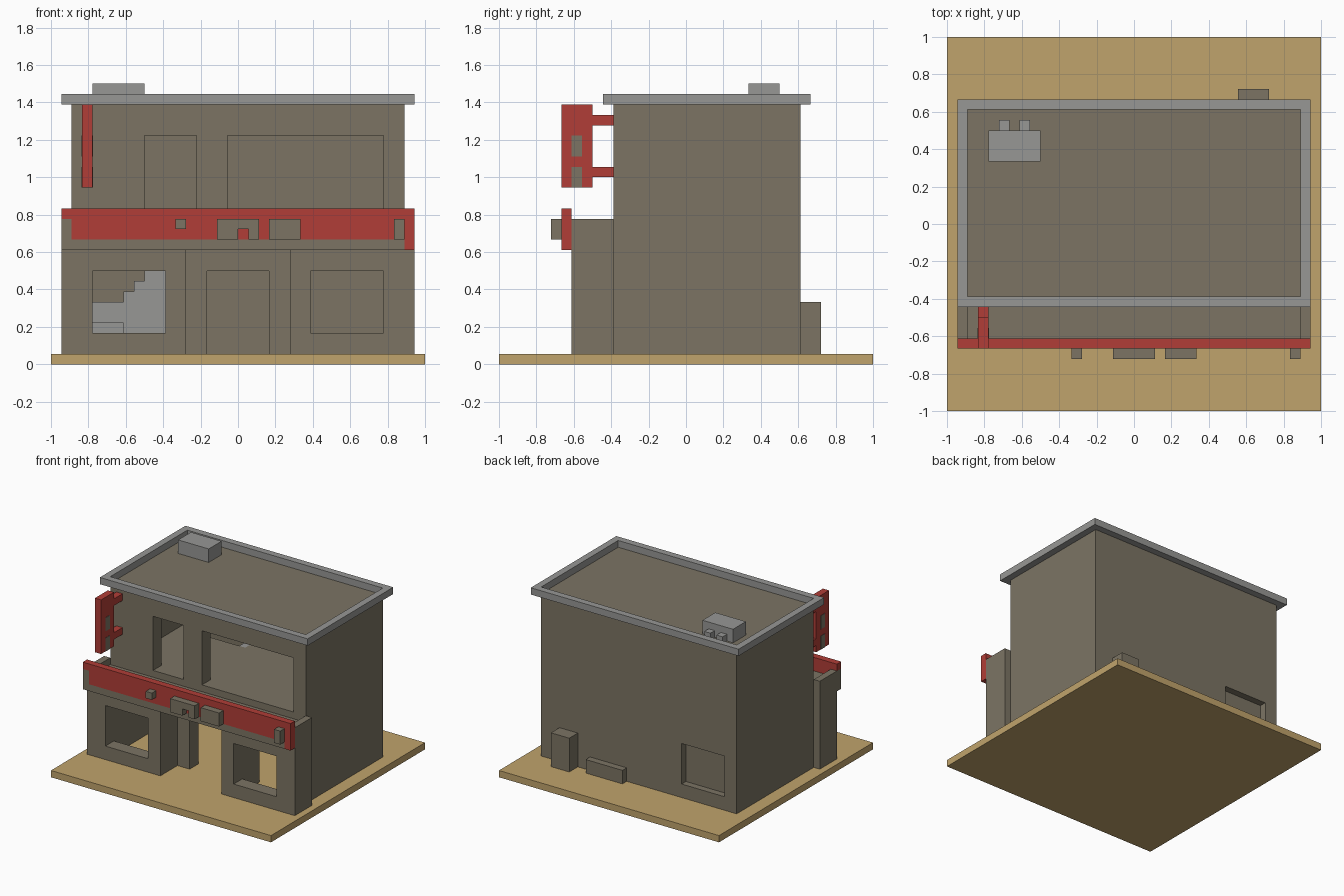
import bpy, bmesh
from mathutils import Vector

if "Cube" in bpy.data.objects:
    bpy.data.objects.remove(bpy.data.objects["Cube"], do_unlink=True)

U = 1 / 18  # grid unit: the plot is 36 units wide


def material(name, rgb):
    m = bpy.data.materials.new(name)
    m.use_nodes = True
    m.diffuse_color = (*rgb, 1)
    bsdf = next(n for n in m.node_tree.nodes if n.type == 'BSDF_PRINCIPLED')
    bsdf.inputs["Base Color"].default_value = (*rgb, 1)
    return m


SAND = material("sand", (0.53, 0.37, 0.15))
BROWN = material("wall brown", (0.20, 0.175, 0.127))
RED = material("sign red", (0.44, 0.048, 0.038))
GREY = material("concrete grey", (0.31, 0.31, 0.30))


def part(name, mat, *boxes):
    """One object made of boxes (x0, x1, y0, y1, z0, z1) in grid units."""
    bm = bmesh.new()
    for x0, x1, y0, y1, z0, z1 in boxes:
        size = Vector((x1 - x0, y1 - y0, z1 - z0)) * U
        mid = Vector((x0 + x1, y0 + y1, z0 + z1)) * U / 2
        for v in bmesh.ops.create_cube(bm, size=1)["verts"]:
            v.co = v.co * size + mid
    me = bpy.data.meshes.new(name)
    bm.to_mesh(me)
    bm.free()
    me.materials.append(mat)
    ob = bpy.data.objects.new(name, me)
    bpy.context.collection.objects.link(ob)
    return ob


def carve(ob, *boxes):
    """Cut boxes out of an object."""
    for box in boxes:
        cutter = part("cutter", BROWN, box)
        cutter.hide_render = True
        mod = ob.modifiers.new("opening", 'BOOLEAN')
        mod.operation = 'DIFFERENCE'
        mod.solver = 'EXACT'
        mod.object = cutter
        bpy.context.view_layer.objects.active = ob
        bpy.ops.object.modifier_apply(modifier=mod.name)
        bpy.data.objects.remove(cutter, do_unlink=True)


part("ground_slab", SAND, (-18, 18, -18, 18, 0, 1))

# Two-storey house, hollow, with openings
house = part("house_walls", BROWN, (-16, 16, -7, 11, 1, 25))
carve(house,
      (-14, 14, -5, 9, 0, 12),       # ground floor room
      (-14, 14, -5, 9, 14, 24),      # upper room
      (-11, -3, 6, 9, 11, 15),       # stairwell
      (-14, -7, -8, -4, 0, 11),      # passages to the shop windows
      (7, 14, -8, -4, 0, 11),
      (-3, 3, -8, -4, 0, 9),         # door
      (-9, -4, -8, -4, 14, 22),      # upper windows
      (-1, 14, -8, -4, 14, 22),
      (-14, -7, 10, 12, 3, 9))       # blind window at the back

# Shop front with display windows, entrance recess and terrace
shop = part("shop_front", BROWN, (-17, 17, -11, -7, 1, 14))
carve(shop,
      (-5, 5, -12, -6, 0, 11),
      (-16, 16, -12, -6, 13, 15))
for x0, x1 in ((-14, -7), (7, 14)):
    carve(shop, (x0, x1, -9, -6, 0, 11), (x0, x1, -12, -8, 3, 9))

# Roof edge
parapet = part("roof_parapet", GREY, (-17, 17, -8, 12, 25, 26))
carve(parapet, (-16, 16, -7, 11, 24, 27))

# Roof unit with two vents
part("roof_unit", GREY, (-14, -9, 6, 9, 25, 27))
part("roof_vents", GREY, (-13, -12, 9, 10, 25, 26), (-11, -10, 9, 10, 25, 26))

# Stairs: short flight to the back, landing, long flight along the back wall
part("lower_stairs", GREY,
     *[(-14, -11, 1 + z, 2 + z - 1 + (z < 5) * 1 + (z == 5), 1, z) for z in range(2, 6)])
part("stair_landing", GREY, (-14, -11, 6, 9, 1, 6))
part("upper_stairs", GREY, *[(z - 18, z - 17, 6, 9, 1, z) for z in range(7, 15)])

# Long shop sign, red with a brown lower and left border
part("sign_board", RED,
     (-17, 17, -12, -11, 14, 15),
     (-16, 16, -12, -11, 12, 14),
     (16, 17, -12, -11, 11, 14))
part("sign_border", BROWN,
     (-17, 16, -12, -11, 11, 12),
     (-17, -16, -12, -11, 12, 14))
part("sign_blocks", BROWN,
     (-6, -5, -13, -12, 13, 14),
     (-2, 0, -13, -12, 12, 14),
     (0, 1, -13, -12, 13, 14),
     (1, 2, -13, -12, 12, 14),
     (3, 6, -13, -12, 12, 14),
     (15, 16, -13, -12, 12, 14))

# Vertical hanging sign with brackets and inlays on both sides
part("hanging_sign", RED, (-15, -14, -12, -9, 17, 25))
part("hanging_sign_brackets", RED,
     *[(-15, -14, -9, -7, z, z + 1) for z in (18, 23)])
part("hanging_sign_inlays", BROWN,
     *[(x - 0.05, x + 0.05, -11, -10, z, z + 2) for x in (-15, -14) for z in (17, 20)])

# Utility boxes behind the house
part("tall_back_box", BROWN, (10, 13, 11, 13, 1, 6))
part("low_back_box", BROWN, (2, 8, 11, 12, 1, 3))
